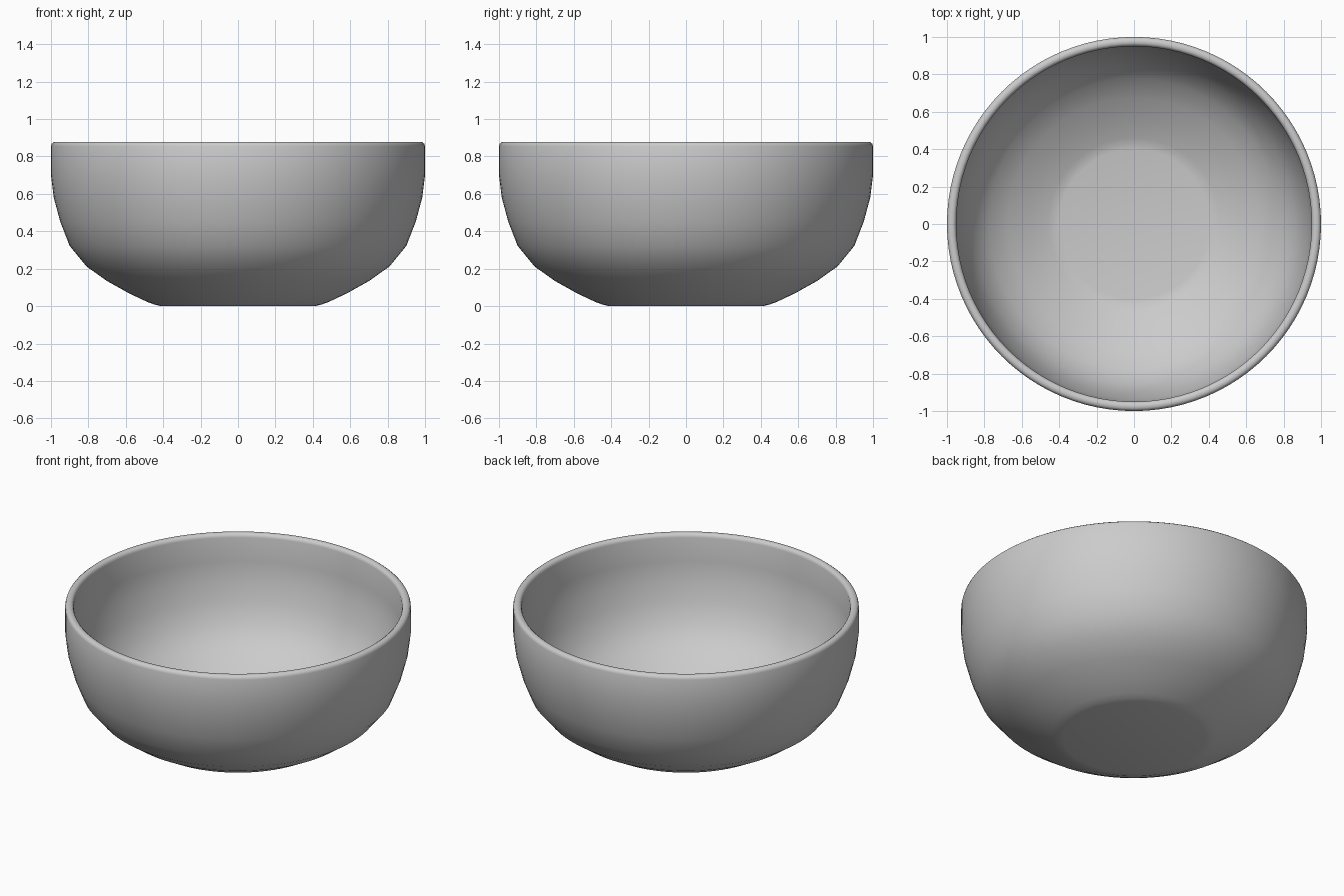
import bpy
import bmesh
import math
from mathutils import Vector

if "Cube" in bpy.data.objects:
    bpy.data.objects.remove(bpy.data.objects["Cube"])

SEGMENTS = 96
WALL = 0.05

# Outer wall profile (radius, height), from foot to just below the rim
outer = [(0.41, 0.0), (0.445, 0.008), (0.48, 0.02), (0.58, 0.067), (0.70, 0.134),
         (0.81, 0.212), (0.90, 0.322), (0.95, 0.45), (0.985, 0.58),
         (1.0, 0.70), (1.0, 0.855)]


def offset_inward(points, distance):
    """Shift a profile toward the bowl's interior along its normals."""
    result = []
    for i, p in enumerate(points):
        a = Vector(points[max(i - 1, 0)])
        b = Vector(points[min(i + 1, len(points) - 1)])
        t = (b - a).normalized()
        result.append((p[0] - t.y * distance, p[1] + t.x * distance))
    return result


inner = offset_inward(outer, WALL)
inner[0] = (0.40, WALL)

# Softly rounded rim between the two walls
rim = [(0.996, 0.868), (0.985, 0.877), (0.965, 0.877), (0.954, 0.868)]
profile = [(0, 0)] + outer + rim + inner[::-1] + [(0, WALL)]

# Revolve the closed wall section around the vertical axis
bm = bmesh.new()
verts = [bm.verts.new((r, 0, z)) for r, z in profile]
edges = [bm.edges.new(pair) for pair in zip(verts, verts[1:])]
bmesh.ops.spin(bm, geom=verts + edges, cent=(0, 0, 0), axis=(0, 0, 1),
               angle=math.tau, steps=SEGMENTS, use_merge=True)
bmesh.ops.remove_doubles(bm, verts=bm.verts, dist=1e-5)
bmesh.ops.recalc_face_normals(bm, faces=bm.faces)

mesh = bpy.data.meshes.new("bowl")
bm.to_mesh(mesh)
bm.free()
bowl = bpy.data.objects.new("bowl", mesh)
bpy.context.collection.objects.link(bowl)

# Smooth shading
bpy.context.view_layer.objects.active = bowl
bowl.select_set(True)
bpy.ops.object.shade_smooth_by_angle(angle=math.radians(50))
